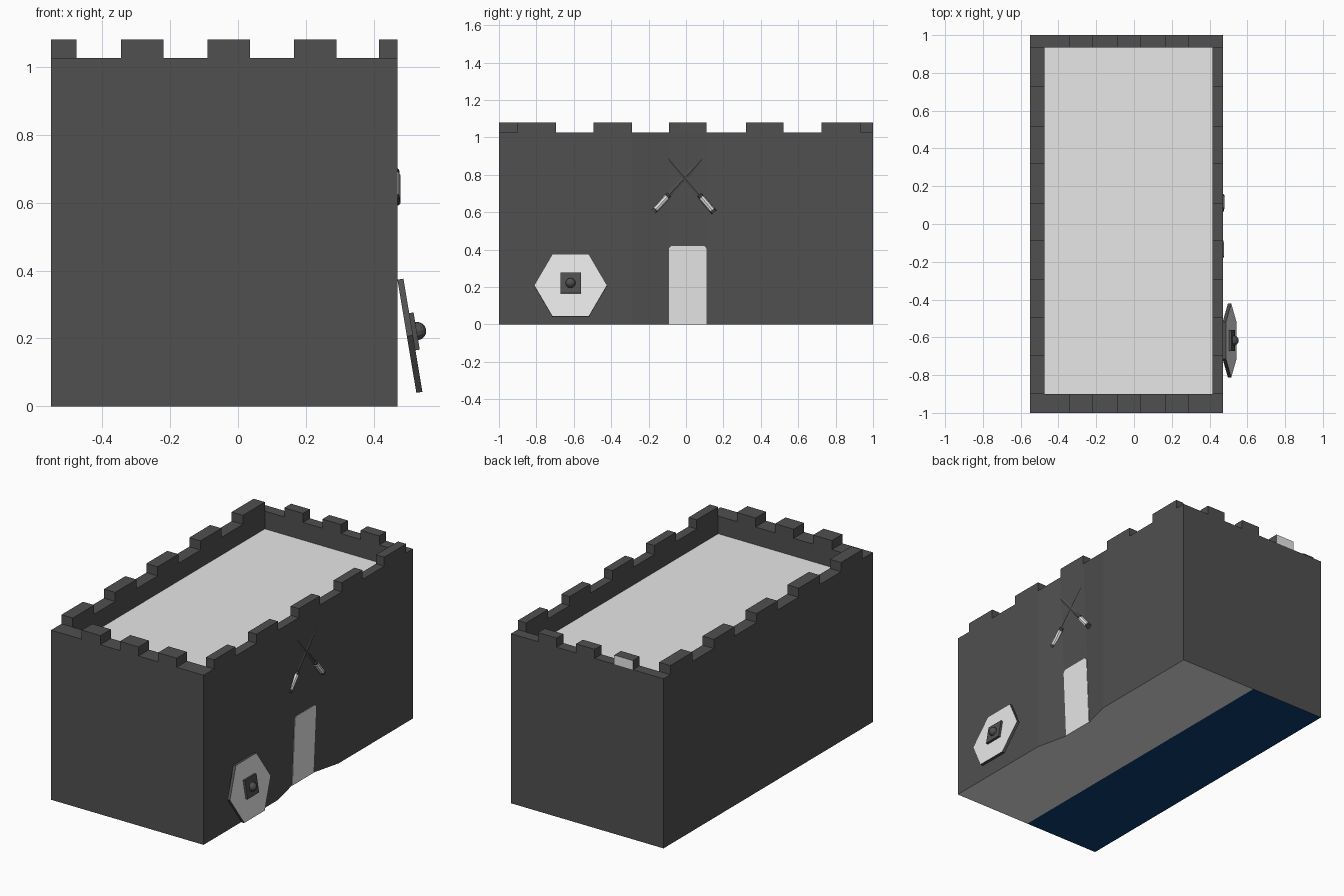
import bpy, bmesh, math
from mathutils import Matrix, Vector

if "Cube" in bpy.data.objects:
    bpy.data.objects.remove(bpy.data.objects["Cube"])


def material(name, rgb):
    m = bpy.data.materials.new(name)
    m.diffuse_color = (*rgb, 1)
    m.use_nodes = True
    m.node_tree.nodes["Principled BSDF"].inputs["Base Color"].default_value = m.diffuse_color
    return m


DARK = material("dark_stone", (0.08, 0.08, 0.08))
LIGHT = material("light_grey", (0.8, 0.8, 0.8))
NAVY = material("navy", (0.004, 0.048, 0.16))


def finish(name, bm, mats, matrix=None):
    bmesh.ops.recalc_face_normals(bm, faces=bm.faces)
    me = bpy.data.meshes.new(name)
    bm.to_mesh(me)
    bm.free()
    for m in mats:
        me.materials.append(m)
    ob = bpy.data.objects.new(name, me)
    bpy.context.collection.objects.link(ob)
    if matrix:
        ob.matrix_world = matrix
    return ob


def box(name, lo, hi, mats=(DARK,), matrix=None, rule=None):
    bm = bmesh.new()
    bmesh.ops.create_cube(bm, size=1)
    for v in bm.verts:
        v.co = Vector([(a + b) / 2 + c * (b - a) for a, b, c in zip(lo, hi, v.co)])
    bm.normal_update()
    for f in bm.faces:
        if rule and rule(f.normal):
            f.material_index = 1
    return finish(name, bm, mats, matrix)


X0, X1, TOP, FLOOR, MID = -0.55, 0.47, 1.025, 0.918, -0.047
IX0, IX1, IY0, IY1 = -0.475, 0.415, -0.9, 0.935
RECESS = 0.045


def wall_x(z):
    # slightly sloping wall face around the door
    return X1 - RECESS * (1 - z / TOP)


# Keep: four loops (base, wall top outside, wall top inside, roof floor)
outer = [(X0, -1), (MID, -1), (X1, -1), (X1, -0.29), (X1, -0.092), (X1, 0.11),
         (X1, 0.29), (X1, 1), (MID, 1), (X0, 1)]
inner = [(min(max(x, IX0), IX1), min(max(y, IY0), IY1)) for x, y in outer]
base = [(wall_x(0) if i in (4, 5) else x, y) for i, (x, y) in enumerate(outer)]
bm = bmesh.new()
loops = [[bm.verts.new((x, y, z)) for x, y in pts]
         for pts, z in ((base, 0), (outer, TOP), (inner, TOP), (inner, FLOOR))]
n = len(outer)
for a, b in zip(loops, loops[1:]):
    for i in range(n):
        j = (i + 1) % n
        bm.faces.new((a[i], a[j], b[j], b[i]))
bm.faces.new(loops[3]).material_index = 1
bm.faces.new(loops[0][1:9]).material_index = 1
bm.faces.new([loops[0][i] for i in (0, 1, 8, 9)]).material_index = 2
finish("keep_walls", bm, (DARK, LIGHT, NAVY))

# Battlements on the front and back walls
for i, (a, b) in enumerate([(-0.345, -0.22), (-0.09, 0.035), (0.165, 0.29)]):
    box("front_merlon", (a, -1, TOP), (b, IY0, 1.08))
    rule = (lambda nrm: nrm.y > 0.5) if i == 0 else None
    box("back_merlon", (a, IY1, TOP), (b, 1, 1.08), (DARK, LIGHT), rule=rule)

# Battlements on the side walls
for a, b in [(IY0, -0.695), (-0.495, -0.29), (-0.09, 0.11), (0.32, 0.52), (0.725, IY1)]:
    box("left_merlon", (X0, a, TOP), (IX0, b, 1.08))
    box("right_merlon", (IX1, a, TOP), (X1, b, 1.08))

# Door plate lying on the sloping wall
bm = bmesh.new()
profile = [(-0.092, 0), (0.11, 0), (0.11, 0.405), (0.097, 0.42), (-0.079, 0.42), (-0.092, 0.405)]
front = [bm.verts.new((wall_x(z) + 0.003, y, z)) for y, z in profile]
back = [bm.verts.new((wall_x(z) - 0.002, y, z)) for y, z in profile]
bm.faces.new(front)
bm.faces.new(back[::-1])
for i in range(6):
    j = (i + 1) % 6
    bm.faces.new((front[i], back[i], back[j], front[j]))
finish("door", bm, (LIGHT,))

# Shield leaning on the wall; local z is its outward normal, local y is up
tilt = math.atan2(0.056, 0.335)
nrm = Vector((math.cos(tilt), 0, math.sin(tilt)))
up = Vector((-math.sin(tilt), 0, math.cos(tilt)))
side = Vector((0, 1, 0))
frame = Matrix((side, up, nrm)).transposed().to_4x4()
shield = Matrix.Translation((0.506, -0.617, 0.208)) @ frame
bm = bmesh.new()
bmesh.ops.create_cone(bm, cap_ends=True, segments=6, radius1=0.195, radius2=0.195, depth=0.018)
# put two corners on the horizontal axis
first = next(iter(bm.verts)).co
bmesh.ops.rotate(bm, verts=bm.verts, matrix=Matrix.Rotation(-math.atan2(first.y, first.x), 3, 'Z'))
bm.normal_update()
for f in bm.faces:
    if f.normal.z > 0.5:
        f.material_index = 1
finish("shield", bm, (DARK, LIGHT), shield)
box("shield_plate", (-0.055, -0.045, 0.005), (0.055, 0.066, 0.022), matrix=shield)
bm = bmesh.new()
bmesh.ops.create_uvsphere(bm, u_segments=12, v_segments=8, radius=0.027)
finish("shield_boss", bm, (DARK,), shield @ Matrix.Translation((0, 0.01, 0.023)))


# Crossed swords; local y runs from pommel to tip
def sword(start, tip, x):
    d = Vector((0, tip[0] - start[0], tip[1] - start[1]))
    length = d.length
    d.normalize()
    out = Vector((1, 0, 0))
    m = Matrix((d.cross(out), d, out)).transposed().to_4x4()
    m = Matrix.Translation((x, start[0], start[1])) @ m
    # blade: flat diamond section narrowing to a point
    b = bmesh.new()
    rings = [[b.verts.new((w, y, h)) for w, h in
              ((-0.011, 0), (0, -0.004), (0.011, 0), (0, 0.004))]
             for y in (0.11, length - 0.035)]
    point = b.verts.new((0, length, 0))
    b.faces.new(rings[0])
    for i in range(4):
        j = (i + 1) % 4
        b.faces.new((rings[0][i], rings[0][j], rings[1][j], rings[1][i]))
        b.faces.new((rings[1][i], rings[1][j], point))
    finish("sword_blade", b, (DARK,), m)
    # grip, with a dark pommel and collar
    for name, y0, y1, r, mat in (("sword_pommel", 0, 0.016, 0.016, DARK),
                                 ("sword_grip", 0.016, 0.105, 0.016, LIGHT),
                                 ("sword_collar", 0.105, 0.122, 0.013, DARK)):
        b = bmesh.new()
        bmesh.ops.create_cone(b, cap_ends=True, segments=8, radius1=r, radius2=r, depth=y1 - y0)
        finish(name, b, (mat,), m @ Matrix.Translation((0, (y0 + y1) / 2, 0))
               @ Matrix.Rotation(math.pi / 2, 4, 'X'))


sword((-0.172, 0.605), (0.105, 0.905), 0.461)
sword((0.15, 0.6), (-0.11, 0.905), 0.463)
